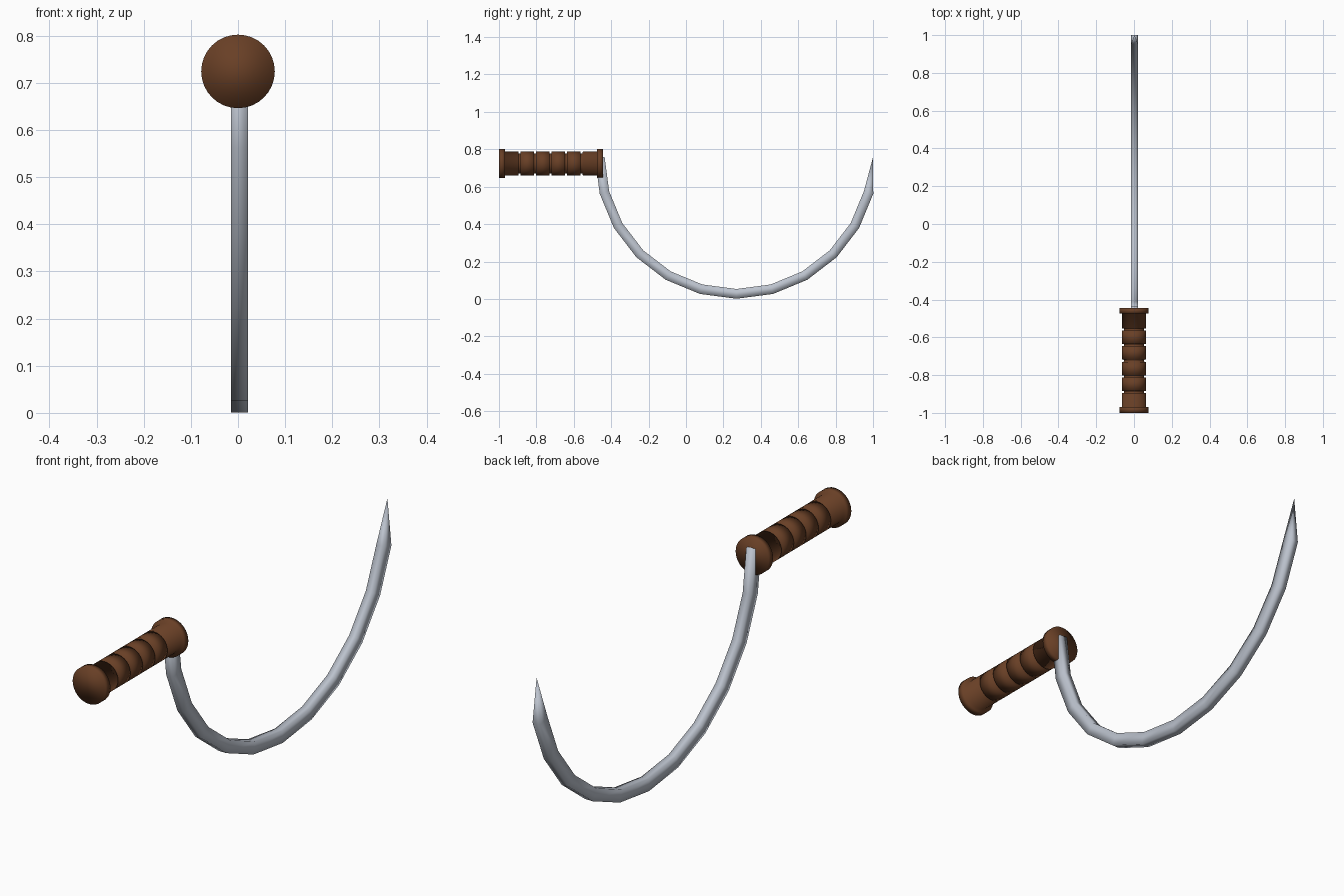
import bpy, bmesh, math

if "Cube" in bpy.data.objects:
    bpy.data.objects.remove(bpy.data.objects["Cube"])


def material(name, rgb):
    m = bpy.data.materials.new(name)
    m.diffuse_color = (*rgb, 1)
    m.use_nodes = True
    m.node_tree.nodes["Principled BSDF"].inputs["Base Color"].default_value = m.diffuse_color
    return m


def finish(name, bm, mat):
    bmesh.ops.recalc_face_normals(bm, faces=bm.faces[:])
    for f in bm.faces:
        f.smooth = True
    me = bpy.data.meshes.new(name)
    bm.to_mesh(me)
    bm.free()
    ob = bpy.data.objects.new(name, me)
    me.materials.append(mat)
    bpy.context.collection.objects.link(ob)
    return ob


def loft(bm, rings):
    """Bridge consecutive closed rings; one-point rings become tips."""
    rings = [[bm.verts.new(p) for p in r] for r in rings]
    for a, b in zip(rings, rings[1:]):
        n = max(len(a), len(b))
        for i in range(n):
            j = (i + 1) % n
            quad = [a[i % len(a)], a[j % len(a)], b[j % len(b)], b[i % len(b)]]
            bm.faces.new(list(dict.fromkeys(quad)))
    for r in (rings[0], rings[-1]):
        if len(r) > 2:
            bm.faces.new(r)


wood = material("brown wood", (0.14, 0.05, 0.019))
steel = material("grey steel", (0.50, 0.54, 0.61))

# handle: turned profile with end flanges and five grooves, lathed along y
FLANGE, GRIP, GROOVE, HZ = 0.078, 0.063, 0.054, 0.724
profile = [(-1.0, FLANGE), (-0.968, FLANGE), (-0.968, GRIP)]
for i in range(5):
    y = -0.89 + 0.083 * i
    profile += [(y - 0.006, GRIP), (y - 0.005, GROOVE),
                (y + 0.005, GROOVE), (y + 0.006, GRIP)]
profile += [(-0.475, GRIP), (-0.475, FLANGE), (-0.445, FLANGE)]
bm = bmesh.new()
SIDES = 32
loft(bm, [[(r * math.cos(math.tau * k / SIDES), y,
            HZ + r * math.sin(math.tau * k / SIDES)) for k in range(SIDES)]
          for y, r in profile])
finish("handle", bm, wood)

# blade: half circle of flat bar in twelve segments, ending in a point
CY, CZ, R_OUT, R_IN = 0.27, 0.758, 0.757, 0.705
X0, X1 = -0.015, 0.021
rings = []
for i in range(12):
    a = math.radians(180 + 15 * i)
    c, s = math.cos(a), math.sin(a)
    rings.append([(x, CY + r * c, CZ + r * s) for x, r in
                  ((X0, R_OUT), (X1, R_OUT), (X1, R_IN), (X0, R_IN))])
rings.append([((X0 + X1) / 2, 1.0, CZ)])
bm = bmesh.new()
loft(bm, rings)
finish("hook_blade", bm, steel)
